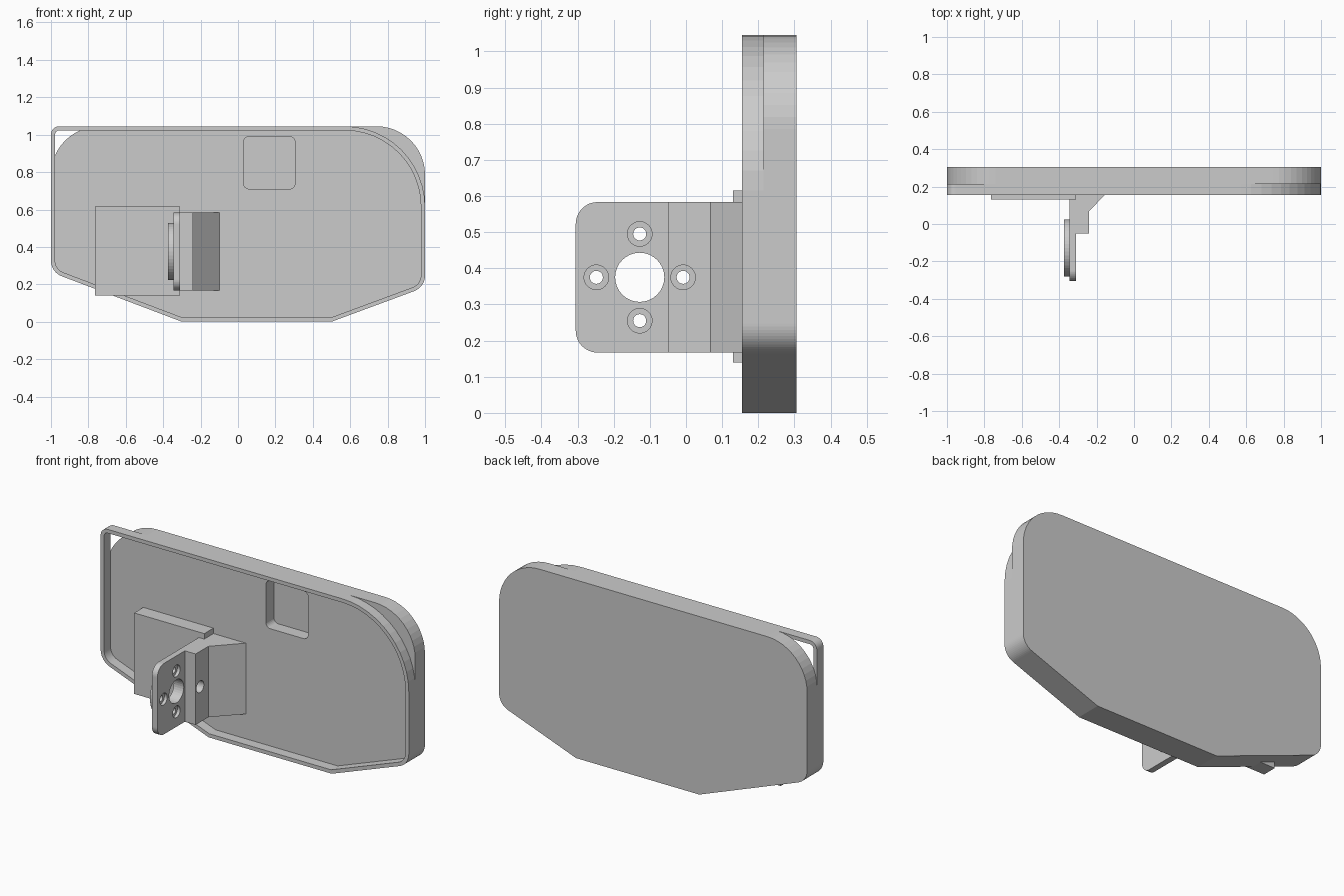
import bpy, bmesh, math
from mathutils import Vector

cube = bpy.data.objects.get("Cube")
if cube:
    bpy.data.objects.remove(cube, do_unlink=True)

grey = bpy.data.materials.new("plain grey")
grey.use_nodes = True
colour = (0.6, 0.6, 0.6, 1)
grey.diffuse_color = colour
grey.node_tree.nodes["Principled BSDF"].inputs["Base Color"].default_value = colour


def rounded(corners, seg=12):
    """Round each (a, b, radius) corner of a polygon; radius 0 stays sharp."""
    pts = []
    for i, (a, b, r) in enumerate(corners):
        p = Vector((a, b))
        if r <= 0:
            pts.append(p)
            continue
        u = (Vector(corners[i - 1][:2]) - p).normalized()
        v = (Vector(corners[(i + 1) % len(corners)][:2]) - p).normalized()
        half = u.angle(v) / 2
        centre = p + (u + v).normalized() * r / math.sin(half)
        start = p + u * r / math.tan(half) - centre
        end = p + v * r / math.tan(half) - centre
        sweep = start.angle(end)
        for k in range(seg + 1):
            t = k / seg
            pts.append(centre + (start * math.sin((1 - t) * sweep)
                                 + end * math.sin(t * sweep)) / math.sin(sweep))
    return pts


def inset(corners, d):
    """Offset a counter-clockwise polygon inwards, keeping arcs concentric."""
    out = []
    for i, (a, b, r) in enumerate(corners):
        p = Vector((a, b))
        e1 = (p - Vector(corners[i - 1][:2])).normalized()
        e2 = (Vector(corners[(i + 1) % len(corners)][:2]) - p).normalized()
        n1, n2 = Vector((-e1.y, e1.x)), Vector((-e2.y, e2.x))
        q = p + (n1 + n2) * d / (1 + n1.dot(n2))
        out.append((q.x, q.y, r - d if r else 0))
    return out


def place(p, depth, axis):
    """Put a profile point in space, extruded along the named axis."""
    return {"x": (depth, p[0], p[1]), "y": (p[0], depth, p[1]),
            "z": (p[0], p[1], depth)}[axis]


def finish(name, bm):
    bmesh.ops.recalc_face_normals(bm, faces=bm.faces[:])
    mesh = bpy.data.meshes.new(name)
    bm.to_mesh(mesh)
    bm.free()
    mesh.materials.append(grey)
    obj = bpy.data.objects.new(name, mesh)
    bpy.context.collection.objects.link(obj)
    return obj


def prism(name, pts, lo, hi, axis):
    bm = bmesh.new()
    rings = [[bm.verts.new(place(p, d, axis)) for p in pts] for d in (lo, hi)]
    for ring in rings:
        bm.faces.new(ring)
    for i in range(len(pts)):
        bm.faces.new((rings[0][i - 1], rings[0][i], rings[1][i], rings[1][i - 1]))
    return finish(name, bm)


def tube(name, outer, inner, lo, hi, axis):
    bm = bmesh.new()
    loops = [[bm.verts.new(place(p, d, axis)) for p in pts]
             for pts, d in ((outer, lo), (outer, hi), (inner, hi), (inner, lo))]
    for j in range(4):
        a, b = loops[j - 1], loops[j]
        for i in range(len(a)):
            bm.faces.new((a[i - 1], a[i], b[i], b[i - 1]))
    return finish(name, bm)


def rect(a0, a1, b0, b1, r=0):
    return [(a0, b0, r), (a1, b0, r), (a1, b1, r), (a0, b1, r)]


def circle(a, b, r, n=32):
    return [(a + r * math.cos(math.tau * k / n), b + r * math.sin(math.tau * k / n))
            for k in range(n)]


def boolean(target, other, operation="DIFFERENCE"):
    mod = target.modifiers.new("boolean", "BOOLEAN")
    mod.operation, mod.solver, mod.object = operation, "EXACT", other
    with bpy.context.temp_override(object=target, active_object=target):
        bpy.ops.object.modifier_apply(modifier=mod.name)
    bpy.data.objects.remove(other, do_unlink=True)


def outline(right_radius, left_radius):
    return [(-0.3, 0, 0), (0.5, 0, 0), (1, 0.185, 0.09),
            (1, 1.045, right_radius), (-1, 1.045, left_radius), (-1, 0.265, 0.09)]


# Back plate with a blind rounded-square pocket
FLOOR = 0.215
plate = prism("back_plate", rounded(outline(0.26, 0.26)), FLOOR, 0.305, "y")
boolean(plate, prism("pocket_cutter", rounded(rect(0.03, 0.305, 0.71, 0.99, 0.03), 6),
                     0.1, 0.29, "y"))

# Thin raised rim around the front
rim = outline(0.43, 0.045)
tube("front_rim", rounded(rim), rounded(inset(rim, 0.022)), 0.155, FLOOR, "y")

# Mounting pad beside the bracket
prism("mounting_pad", rounded(rect(-0.765, -0.31, 0.14, 0.615)), 0.13, FLOOR, "y")

# Bracket: rounded flange, then a block flaring out to the plate
Z0, Z1, ZC, YC = 0.167, 0.583, 0.375, -0.128
flange = prism("bracket_flange",
               rounded([(-0.305, Z0, 0.06), (-0.05, Z0, 0), (-0.05, Z1, 0), (-0.305, Z1, 0.06)]),
               -0.345, -0.31, "x")
bracket = prism("bracket", [(-0.345, -0.05), (-0.24, -0.05), (-0.24, 0.068),
                            (-0.1, FLOOR), (-0.345, FLOOR)], Z0, Z1, "z")
boolean(bracket, flange, "UNION")
disc = prism("bracket_disc", circle(YC, ZC, 0.153, 48), -0.375, -0.345, "x")

# Central bore and four counterbored screw holes
screws = [(YC + 0.12, ZC), (YC - 0.12, ZC), (YC, ZC + 0.12), (YC, ZC - 0.12)]
holes = [(YC, ZC, 0.068, -0.5)]
for y, z in screws:
    holes += [(y, z, 0.018, -0.5), (y, z, 0.034, -0.328)]
for y, z, r, start in holes:
    boolean(bracket, prism("hole_cutter", circle(y, z, r), start, -0.1, "x"))
    if start < -0.4:
        boolean(disc, prism("hole_cutter", circle(y, z, r), start, -0.1, "x"))
